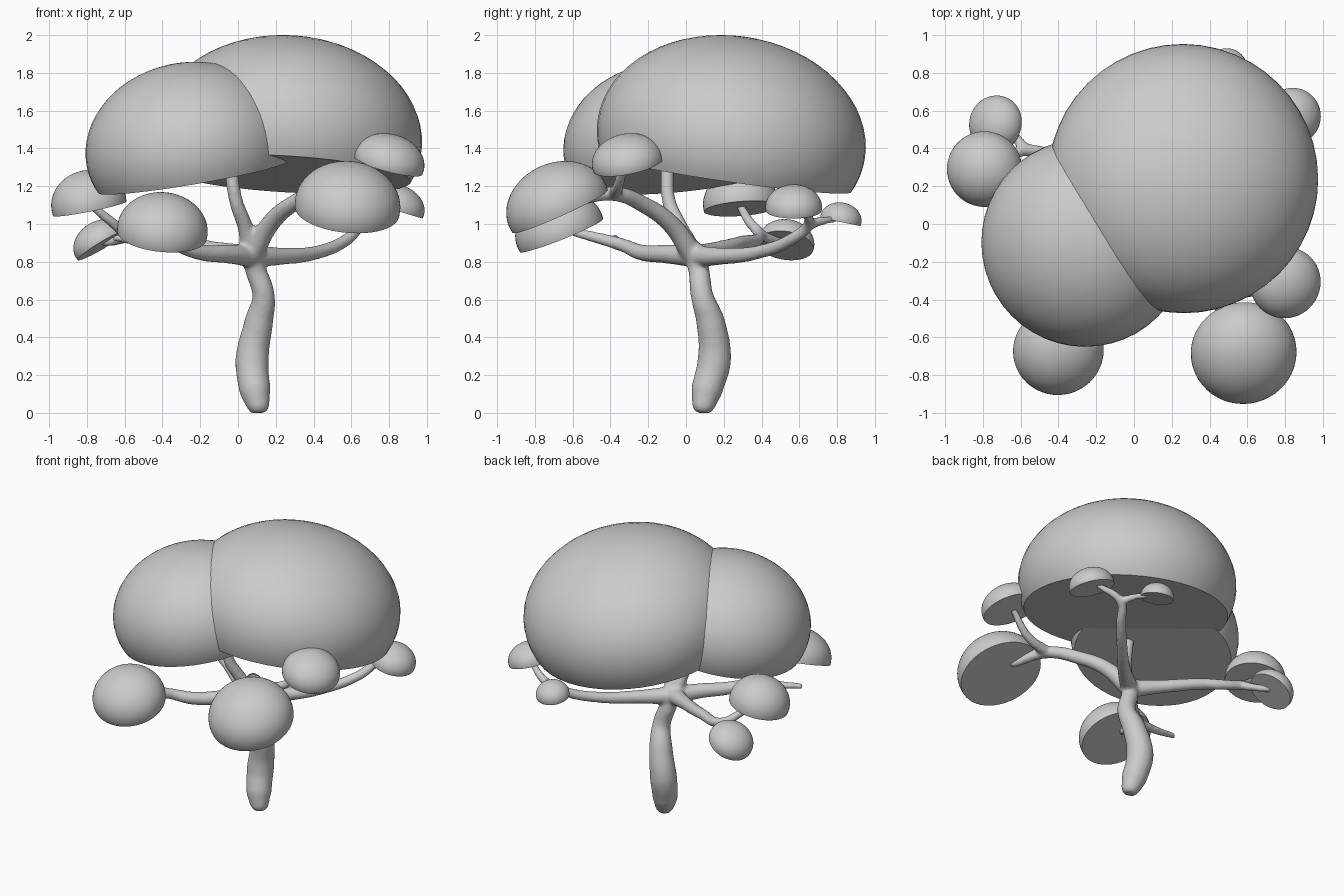
import bpy, bmesh, math
from mathutils import Vector, Matrix

cube = bpy.data.objects.get("Cube")
if cube:
    bpy.data.objects.remove(cube)

grey = bpy.data.materials.new("plain_grey")
grey.use_nodes = True
grey.diffuse_color = (0.6, 0.6, 0.6, 1)
grey.node_tree.nodes["Principled BSDF"].inputs["Base Color"].default_value = (0.6, 0.6, 0.6, 1)


def activate(obj):
    bpy.ops.object.select_all(action='DESELECT')
    obj.select_set(True)
    bpy.context.view_layer.objects.active = obj


def foliage(name, x, y, z, radius, height, slope_x, slope_y, cut=0.15):
    """Squashed dome with a flat, tilted underside passing through (x, y, z)."""
    normal = Vector((-slope_x, -slope_y, 1)).normalized()
    bm = bmesh.new()
    bmesh.ops.create_uvsphere(bm, u_segments=48, v_segments=32, radius=1)
    bmesh.ops.bisect_plane(bm, geom=bm.verts[:] + bm.edges[:] + bm.faces[:],
                           plane_co=(0, 0, -cut), plane_no=(0, 0, -1), clear_outer=True)
    rim = [e for e in bm.edges if e.is_boundary]
    bmesh.ops.contextual_create(bm, geom=rim)
    bmesh.ops.recalc_face_normals(bm, faces=bm.faces[:])
    centre = Vector((x, y, z + cut * height / normal.z))
    tilt = Vector((0, 0, 1)).rotation_difference(normal).to_matrix().to_4x4()
    bm.transform(Matrix.Translation(centre) @ tilt @ Matrix.Diagonal((radius, radius, height, 1)))
    mesh = bpy.data.meshes.new(name)
    bm.to_mesh(mesh)
    bm.free()
    mesh.materials.append(grey)
    obj = bpy.data.objects.new(name, mesh)
    bpy.context.collection.objects.link(obj)
    activate(obj)
    bpy.ops.object.shade_smooth_by_angle(angle=math.radians(35))


def limb(curve, points):
    """Add one tapered limb; each point is x, y, z, radius."""
    spline = curve.splines.new('BEZIER')
    spline.bezier_points.add(len(points) - 1)
    for bp, (x, y, z, r) in zip(spline.bezier_points, points):
        bp.co, bp.radius = (x, y, z), r
        bp.handle_left_type = bp.handle_right_type = 'AUTO'


# Foliage domes
foliage("main_canopy", .26, .24, 1.26, .715, .543, -.06, -.146, .35)
foliage("second_canopy", -.26, -.10, 1.245, .55, .45, .17, .08, .35)
foliage("front_left_tuft", -.40, -.67, .935, .24, .195, -.1, .4)
foliage("front_right_tuft", .58, -.68, 1.06, .28, .226, -.1, .45)
foliage("right_tuft", .80, -.31, 1.31, .19, .142, -.28, .2)
foliage("back_right_tuft", .84, .57, 1.07, .15, .118, -.3, 0)
foliage("back_tuft", .49, .82, 1.01, .11, .09, 0, -.2)
foliage("left_tuft", -.79, .29, 1.08, .2, .178, .2, .08)
foliage("back_left_tuft", -.73, .53, .88, .15, .115, .6, -.15)

# Trunk and branches, merged into one smooth surface
curve = bpy.data.curves.new("trunk_and_branches", 'CURVE')
curve.dimensions = '3D'
curve.bevel_depth = 1
curve.bevel_resolution = 5
curve.resolution_u = 10
curve.use_fill_caps = True
hub = (.07, .04, .83, .06)
limb(curve, [(.11, .09, 0, .04), (.108, .092, .03, .06), (.09, .11, .12, .084), (.075, .15, .28, .09),
             (.11, .13, .48, .077), (.135, .085, .62, .06), (.09, .065, .77, .056), (.07, .03, .88, .06)])
# Upright branch
limb(curve, [hub, (.04, -.03, .98, .042), (-.01, -.09, 1.12, .037), (-.04, -.1, 1.3, .035)])
# Front right branch and fork
fork = (.42, -.38, 1.16, .04)
limb(curve, [hub, (.17, -.08, 1.0, .05), (.28, -.22, 1.1, .045), fork, (.55, -.6, 1.12, .03)])
limb(curve, [fork, (.6, -.36, 1.2, .03), (.77, -.32, 1.34, .022)])
# Back right branch and fork
fork = (.66, .65, 1.0, .03)
limb(curve, [hub, (.25, .2, .83, .045), (.42, .38, .85, .037), (.58, .56, .92, .033), fork, (.82, .6, 1.09, .02)])
limb(curve, [fork, (.6, .74, 1.02, .022), (.51, .81, 1.03, .018)])
# Front left branch and spur
fork = (-.32, -.34, .89, .036)
limb(curve, [hub, (-.05, -.1, .84, .05), (-.2, -.24, .85, .043), fork, (-.4, -.6, .96, .025)])
limb(curve, [fork, (-.48, -.36, .9, .027), (-.66, -.38, .93, .02)])
# Back left branch and fork
fork = (-.57, .39, .94, .032)
limb(curve, [hub, (-.1, .15, .86, .045), (-.32, .29, .9, .038), fork, (-.68, .33, 1.02, .027), (-.79, .28, 1.11, .022)])
limb(curve, [fork, (-.65, .48, .91, .025), (-.72, .53, .9, .022)])

tree = bpy.data.objects.new("trunk_and_branches", curve)
bpy.context.collection.objects.link(tree)
activate(tree)
bpy.ops.object.convert(target='MESH')
tree = bpy.context.object
# Close the tubes before fusing them
bm = bmesh.new()
bm.from_mesh(tree.data)
bmesh.ops.remove_doubles(bm, verts=bm.verts[:], dist=1e-5)
bmesh.ops.holes_fill(bm, edges=[e for e in bm.edges if e.is_boundary])
bmesh.ops.recalc_face_normals(bm, faces=bm.faces[:])
bm.to_mesh(tree.data)
bm.free()
remesh = tree.modifiers.new("fuse", 'REMESH')
remesh.mode = 'VOXEL'
remesh.voxel_size = 0.012
smooth = tree.modifiers.new("soften", 'SMOOTH')
smooth.factor = 0.5
smooth.iterations = 8
bpy.ops.object.convert(target='MESH')
tree.data.materials.clear()
tree.data.materials.append(grey)
bpy.ops.object.shade_smooth()
